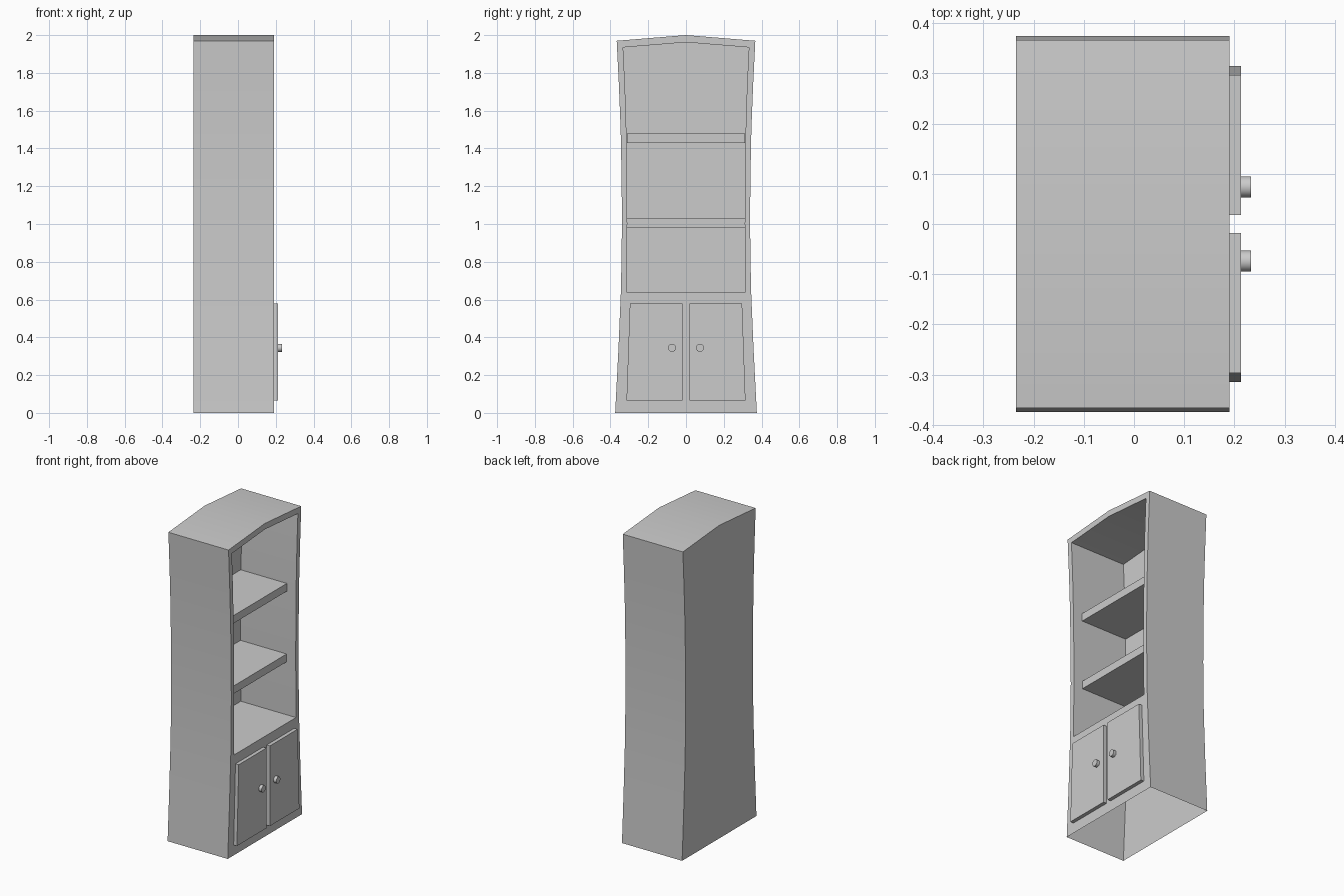
import bpy, bmesh, math
from mathutils import Matrix

if "Cube" in bpy.data.objects:
    bpy.data.objects.remove(bpy.data.objects["Cube"])

FRONT, BACK, NICHE_BACK = 0.19, -0.235, -0.20


def finish(bm, name):
    bmesh.ops.recalc_face_normals(bm, faces=bm.faces[:])
    me = bpy.data.meshes.new(name)
    bm.to_mesh(me)
    bm.free()
    ob = bpy.data.objects.new(name, me)
    bpy.context.collection.objects.link(ob)
    bpy.context.view_layer.objects.active = ob
    ob.select_set(True)
    bpy.ops.object.shade_smooth_by_angle(angle=math.radians(30))
    ob.select_set(False)
    return ob


def loop(bm, pts, x):
    return [bm.verts.new((x, y, z)) for y, z in pts]


def walls(bm, a, b, skip=()):
    n = len(a)
    for i in range(n):
        if i not in skip:
            j = (i + 1) % n
            bm.faces.new((a[i], a[j], b[j], b[i]))


def outline(right, ridge):
    # right side bottom to top, ridge point, then mirrored left side
    return right + [(0, ridge)] + [(-y, z) for y, z in reversed(right)]


def prism(name, pts, x0, x1):
    bm = bmesh.new()
    a, b = loop(bm, pts, x0), loop(bm, pts, x1)
    walls(bm, a, b)
    bm.faces.new(a)
    bm.faces.new(b)
    return finish(bm, name)


# Carcass: waisted shell, open underneath, with a recessed niche
outer = outline([(0.375, 0), (0.358, 0.33), (0.344, 0.66), (0.339, 1.0),
                 (0.341, 1.25), (0.346, 1.5), (0.355, 1.73), (0.367, 1.97)], 2.0)
niche = outline([(0.314, 0.64), (0.311, 1.0), (0.312, 1.25), (0.316, 1.5),
                 (0.323, 1.73), (0.333, 1.935)], 1.962)
bm = bmesh.new()
of, ob_ = loop(bm, outer, FRONT), loop(bm, outer, BACK)
nf, nb = loop(bm, niche, FRONT), loop(bm, niche, NICHE_BACK)
walls(bm, of, ob_, skip={len(of) - 1})
walls(bm, nf, nb)
bm.faces.new(ob_)
bm.faces.new(nb)
edges = []
for lp in (of, nf):
    for i, v in enumerate(lp):
        w = lp[(i + 1) % len(lp)]
        edges.append(bm.edges.get((v, w)) or bm.edges.new((v, w)))
bmesh.ops.triangle_fill(bm, edges=edges, use_beauty=True, normal=(1, 0, 0))
finish(bm, "cabinet_body")

# Shelves
for name, z in (("lower_shelf", 0.98), ("upper_shelf", 1.43)):
    w = 0.313
    prism(name, [(-w, z), (w, z), (w, z + 0.05), (-w, z + 0.05)], NICHE_BACK, 0.126)

# Tapered doors and round knobs
for side, s in (("left", -1), ("right", 1)):
    door = [(0.018, 0.066), (0.315, 0.066), (0.297, 0.578), (0.018, 0.578)]
    prism(side + "_door", [(s * y, z) for y, z in door], FRONT, 0.213)
    bm = bmesh.new()
    bmesh.ops.create_cone(bm, cap_ends=True, segments=24, radius1=0.021, radius2=0.021,
                          depth=0.02, matrix=Matrix.Translation((0.223, s * 0.074, 0.344))
                          @ Matrix.Rotation(math.pi / 2, 4, 'Y'))
    finish(bm, side + "_knob")
